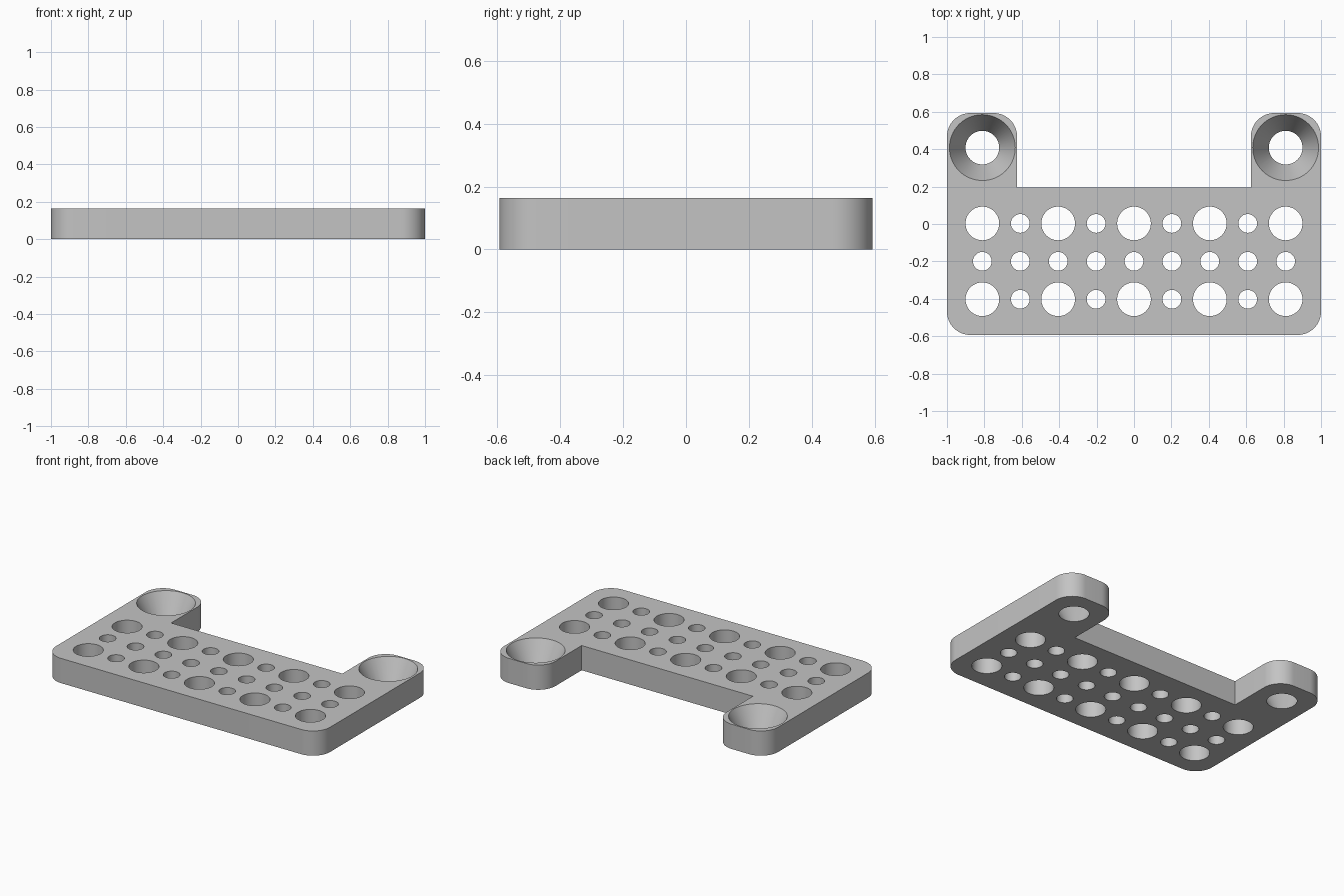
import bpy, bmesh
from math import pi, cos, sin
from mathutils import Matrix

if "Cube" in bpy.data.objects:
    bpy.data.objects.remove(bpy.data.objects["Cube"], do_unlink=True)

T = 0.163               # plate thickness
W, D = 1.0, 0.593       # half width and half depth
NOTCH_X, NOTCH_Y = 0.625, 0.195
R = 0.125               # outer corner radius
PITCH = 0.2027          # hole spacing
BIG, SMALL, SINK = 0.09, 0.05, 0.176

grey = bpy.data.materials.new("plain grey")
grey.use_nodes = True
grey.diffuse_color = (0.55, 0.55, 0.55, 1)
grey.node_tree.nodes["Principled BSDF"].inputs["Base Color"].default_value = (0.55, 0.55, 0.55, 1)


def make_object(name, bm):
    bmesh.ops.recalc_face_normals(bm, faces=bm.faces)
    mesh = bpy.data.meshes.new(name)
    bm.to_mesh(mesh)
    bm.free()
    mesh.materials.append(grey)
    ob = bpy.data.objects.new(name, mesh)
    bpy.context.collection.objects.link(ob)
    return ob


def corner(cx, cy, start, steps=16):
    """Quarter-circle points, counter-clockwise from the start angle."""
    angles = [start + pi / 2 * i / steps for i in range(steps + 1)]
    return [(cx + R * cos(a), cy + R * sin(a)) for a in angles]


# U-shaped plate: right half of the outline, then its mirror image
half = corner(W - R, R - D, -pi / 2)
half += corner(W - R, D - R, 0)
half += corner(NOTCH_X + R, D - R, pi / 2)
half.append((NOTCH_X, NOTCH_Y))
outline = half + [(-x, y) for x, y in reversed(half)]

bm = bmesh.new()
base = bm.faces.new([bm.verts.new((x, y, 0)) for x, y in outline])
top = bmesh.ops.extrude_face_region(bm, geom=[base])["geom"]
bmesh.ops.translate(bm, verts=[v for v in top if isinstance(v, bmesh.types.BMVert)], vec=(0, 0, T))
plate = make_object("mounting_plate", bm)

# Hole cutters: three rows of holes and two countersunk screw holes
bm = bmesh.new()


def add_hole(x, y, r_bottom, r_top):
    over = 0.25         # overshoot beyond each face, as a share of thickness
    slope = (r_top - r_bottom) * over
    bmesh.ops.create_cone(bm, cap_ends=True, segments=64,
                          radius1=r_bottom - slope, radius2=r_top + slope,
                          depth=T * (1 + 2 * over),
                          matrix=Matrix.Translation((x, y, T / 2)))


for row in range(3):
    for col in range(-4, 5):
        r = BIG if row != 1 and col % 2 == 0 else SMALL
        add_hole(col * PITCH, 0.003 - row * PITCH, r, r)
for side in (-1, 1):
    add_hole(side * 4 * PITCH, 0.003 + 2 * PITCH, BIG, SINK)
cutter = make_object("hole_cutter", bm)
cutter.hide_render = True

# Cut the holes, then drop the cutter
cut = plate.modifiers.new("holes", "BOOLEAN")
cut.operation = "DIFFERENCE"
cut.solver = "EXACT"
cut.object = cutter
bpy.ops.object.select_all(action="DESELECT")
bpy.context.view_layer.objects.active = plate
plate.select_set(True)
bpy.ops.object.modifier_apply(modifier=cut.name)
bpy.data.objects.remove(cutter, do_unlink=True)
bpy.ops.object.shade_smooth_by_angle(angle=pi / 6)
